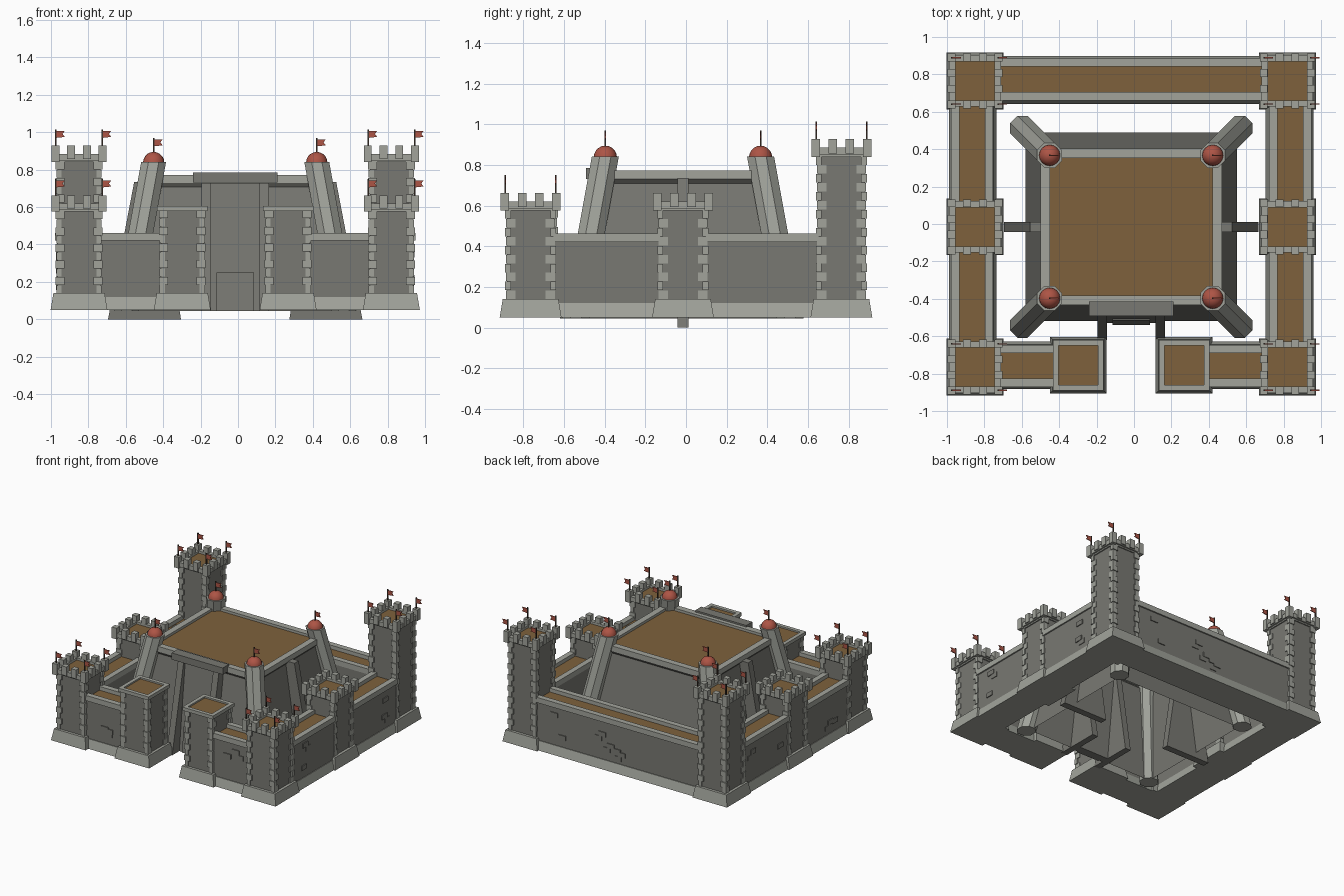
import bpy, bmesh, math, random
from mathutils import Matrix, Vector

if "Cube" in bpy.data.objects:
    bpy.data.objects.remove(bpy.data.objects["Cube"])

random.seed(4)
C = -0.015            # centre of the layout in x (and of the keep in y)
TX, TY = 0.835, 0.765  # tower spacing
Z0 = 0.05             # underside of the walls


def material(name, rgb):
    m = bpy.data.materials.new(name)
    m.diffuse_color = (*rgb, 1)
    m.use_nodes = True
    m.node_tree.nodes["Principled BSDF"].inputs["Base Color"].default_value = m.diffuse_color
    return m


STONE = material("stone", (0.19, 0.19, 0.17))
TRIM = material("trim", (0.36, 0.37, 0.33))
BROWN = material("floor", (0.21, 0.12, 0.045))
RED = material("red", (0.42, 0.09, 0.06))
DARK = material("pole", (0.06, 0.04, 0.03))
parts = {}


def part(name, mat):
    if name not in parts:
        parts[name] = (bmesh.new(), mat)
    return parts[name][0]


def loft(bm, lower, upper, caps=(True, True)):
    a = [bm.verts.new(p) for p in lower]
    b = [bm.verts.new(p) for p in upper]
    n = len(a)
    for i in range(n):
        bm.faces.new((a[i], a[(i + 1) % n], b[(i + 1) % n], b[i]))
    if caps[0]:
        bm.faces.new(a[::-1])
    if caps[1]:
        bm.faces.new(b)


def rect(x, y, hx, hy, z):
    return [(x - hx, y - hy, z), (x + hx, y - hy, z), (x + hx, y + hy, z), (x - hx, y + hy, z)]


def block(bm, x, y, hx, hy, z0, z1, taper=0, caps=(True, True)):
    loft(bm, rect(x, y, hx, hy, z0), rect(x, y, hx - taper, hy - taper, z1), caps)


def rim(bm, x, y, hx, hy, t, z0, z1):
    for s in (-1, 1):
        block(bm, x + s * (hx - t / 2), y, t / 2, hy, z0, z1)
        block(bm, x, y + s * (hy - t / 2), hx - t, t / 2, z0, z1)


def flag(x, y, z, h):
    block(part("flag_poles", DARK), x, y, 0.004, 0.004, z, z + h)
    t = z + h
    prof = [(0, t - 0.045), (0.048, t - 0.04), (0.036, t - 0.024), (0.048, t - 0.008), (0, t - 0.008)]
    loft(part("flags", RED), [(x + a, y - 0.003, b) for a, b in prof],
         [(x + a, y + 0.003, b) for a, b in prof])


def shaft(x, y, top):
    # tower body, sloped plinth and alternating corner stones
    block(part("tower_plinths", TRIM), x, y, 0.152, 0.152, Z0, 0.14, 0.015)
    block(part("tower_bodies", STONE), x, y, 0.115, 0.115, 0.06, top)
    q = part("corner_stones", TRIM)
    n = int((top - 0.14) / 0.042)
    step = (top - 0.14) / n
    for sx in (-1, 1):
        for sy in (-1, 1):
            for i in range(n):
                a, b = (0.024, 0.014) if i % 2 else (0.014, 0.024)
                o = 0.125 if i % 2 else 0.121
                block(q, x + sx * (o - a), y + sy * (o - b), a, b,
                      0.14 + i * step, 0.14 + (i + 0.95) * step)


def tower(x, y, top, flags):
    shaft(x, y, top - 0.02)
    bat = part("battlements", TRIM)
    block(bat, x, y, 0.125, 0.125, top - 0.025, top - 0.005)
    rim(bat, x, y, 0.138, 0.138, 0.034, top - 0.015, top + 0.02)
    block(part("tower_floors", BROWN), x, y, 0.106, 0.106, top - 0.004, top + 0.002)
    for i in range(4):
        for j in range(4):
            if i in (0, 3) or j in (0, 3):
                corner = i in (0, 3) and j in (0, 3)
                dx, dy = -0.126 + i * 0.084, -0.126 + j * 0.084
                block(bat, x + dx, y + dy, 0.021, 0.021,
                      top - (0.025 if corner else 0.008), top + 0.063)
    if flags:
        for sx in (-1, 1):
            for sy in (-1, 1):
                flag(x + sx * 0.124, y + sy * 0.124, top + 0.06, 0.09)


def wall(x0, y0, x1, y1, out):
    # straight wall with plinth, parapets, walkway and raised bricks; out = outward direction
    along_x = y0 == y1
    cx, cy = (x0 + x1) / 2, (y0 + y1) / 2
    half = (abs(x1 - x0) + abs(y1 - y0)) / 2

    def slab(name, mat, off, w, z0, z1, along=0, hl=half, dw=0):
        def ring(z, ww):
            if along_x:
                return rect(cx + along, cy + off * out, hl, ww, z)
            return rect(cx + off * out, cy + along, ww, hl, z)
        loft(part(name, mat), ring(z0, w), ring(z1, w - dw))

    slab("wall_plinths", TRIM, 0, 0.128, Z0, 0.12, dw=0.018)
    slab("wall_bodies", STONE, 0, 0.105, 0.06, 0.425)
    slab("walkways", BROWN, 0, 0.075, 0.42, 0.432)
    slab("wall_parapets", TRIM, 0.094, 0.022, 0.42, 0.462)
    slab("wall_parapets", TRIM, -0.087, 0.022, 0.42, 0.462)
    for k in range(max(2, int(half * 9))):
        a = random.uniform(-half + 0.08, half - 0.08)
        z = random.uniform(0.16, 0.37)
        slab("wall_bricks", STONE, 0.104, 0.008, z, z + 0.036, a, 0.032)
        if k % 2:
            slab("wall_bricks", STONE, 0.104, 0.006, z - 0.037, z - 0.001, a + 0.035, 0.03)


# outer ring: towers, walls and gate towers, mirrored left and right
for s in (-1, 1):
    x = C + s * TX
    tower(x, -TY, 0.6, True)
    tower(x, C, 0.6, False)
    tower(x, TY, 0.865, True)
    wx = x + s * 0.012
    wall(wx, -TY + 0.11, wx, C - 0.11, s)
    wall(wx, C + 0.11, wx, TY - 0.11, s)
    gx = C + s * 0.283
    wall(x - s * 0.11, -0.755, gx + s * 0.11, -0.755, -1)
    shaft(gx, -0.755, 0.585)
    rim(part("gate_tower_rims", TRIM), gx, -0.755, 0.135, 0.135, 0.03, 0.58, 0.607)
    block(part("gate_tower_floors", BROWN), gx, -0.755, 0.106, 0.106, 0.58, 0.595)
wall(C - TX + 0.11, TY + 0.005, C + TX - 0.11, TY + 0.005, 1)

# keep: open-bottomed sloped shell with overhanging parapet and roof
block(part("keep_walls", STONE), C, C, 0.565, 0.503, 0.045, 0.71, 0.1, (False, False))
loft(part("keep_cornice", STONE), rect(C, C, 0.465, 0.403, 0.708),
     rect(C, C, 0.485, 0.418, 0.73), (False, False))
rim(part("keep_parapet", TRIM), C, C, 0.485, 0.418, 0.05, 0.73, 0.772)
block(part("keep_roof", BROWN), C, C, 0.44, 0.375, 0.735, 0.752)

# slanted eight-sided corner pillars with domes and flags
for sx in (-1, 1):
    for sy in (-1, 1):
        def ring(d, z):
            return [(C + sx * (0.436 + d) + 0.072 * math.cos((k + 0.5) * math.pi / 4),
                     C + sy * (0.382 + d) + 0.072 * math.sin((k + 0.5) * math.pi / 4), z)
                    for k in range(8)]
        loft(part("corner_pillars", TRIM), ring(0.145, 0.045), ring(0, 0.842))
        px, py = C + sx * 0.436, C + sy * 0.382
        dome = part("pillar_domes", RED)
        res = bmesh.ops.create_uvsphere(dome, u_segments=16, v_segments=10, radius=0.057,
                                        matrix=Matrix.Translation((px, py, 0.838)))
        low = [v for v in res["verts"] if v.co.z < 0.83]
        bmesh.ops.delete(dome, geom=low, context='VERTS')
        flag(px, py, 0.88, 0.09)

# sloping buttress fins at both sides and beside the gate
for s in (-1, 1):
    prof = [(0.68, 0), (0.29, 0), (0.40, 0.735), (0.54, 0.735)]
    loft(part("side_fins", STONE), [(C + s * a, C - 0.027, z) for a, z in prof],
         [(C + s * a, C + 0.027, z) for a, z in prof])
    prof = [(-0.62, 0.045), (-0.27, 0.045), (-0.38, 0.73), (-0.475, 0.73)]
    loft(part("gate_fins", STONE), [(C + s * 0.130, a, z) for a, z in prof],
         [(C + s * 0.180, a, z) for a, z in prof])

# keep gate: sloped front panel, door and lintel beam
loft(part("gate_panel", STONE), rect(C, -0.50, 0.13, 0.03, 0.045), rect(C, -0.425, 0.13, 0.03, 0.73))
loft(part("door", STONE), rect(C, -0.515, 0.1, 0.025, 0.045), rect(C, -0.491, 0.1, 0.025, 0.25))
block(part("gate_beam", STONE), C, -0.453, 0.225, 0.038, 0.732, 0.785)

# turn every collected part into an object
for name, (bm, mat) in parts.items():
    bmesh.ops.recalc_face_normals(bm, faces=bm.faces[:])
    if name == "pillar_domes":
        for f in bm.faces:
            f.smooth = True
    me = bpy.data.meshes.new(name)
    bm.to_mesh(me)
    bm.free()
    me.materials.append(mat)
    bpy.context.collection.objects.link(bpy.data.objects.new(name, me))
